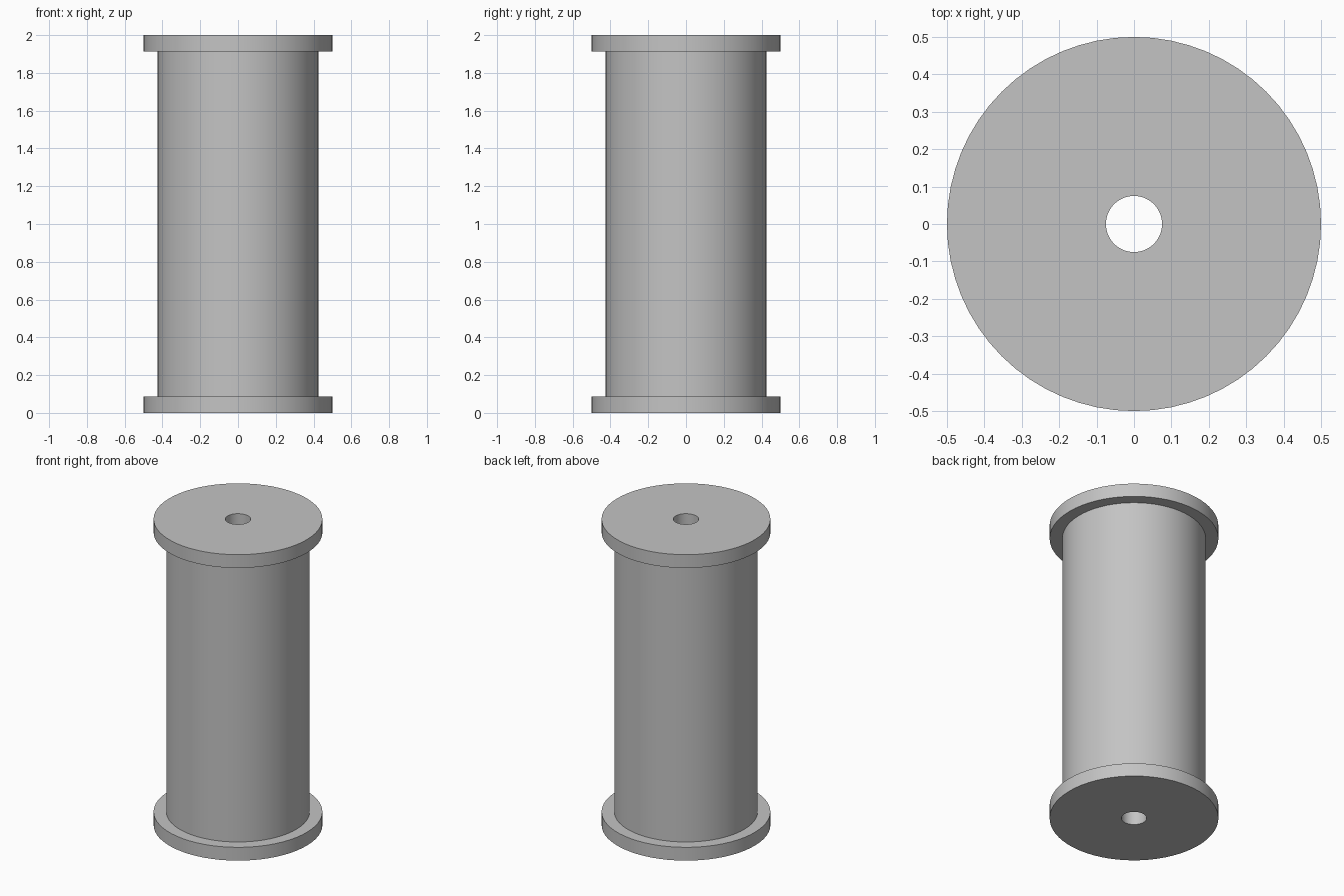
import bpy
import bmesh
import math

SEGMENTS = 64
HEIGHT = 2.0
HOLE_R, CORE_R, FLANGE_R = 0.075, 0.425, 0.5
FLANGE_H = 0.087

cube = bpy.data.objects.get("Cube")
if cube:
    bpy.data.objects.remove(cube, do_unlink=True)


def make_material(name, colour):
    mat = bpy.data.materials.new(name)
    mat.use_nodes = True
    mat.diffuse_color = colour
    mat.node_tree.nodes["Principled BSDF"].inputs["Base Color"].default_value = colour
    return mat


def lathe(name, profile, mat):
    """Turn a closed (radius, height) profile around the z axis."""
    bm = bmesh.new()
    rings = []
    for r, z in profile:
        ring = []
        for i in range(SEGMENTS):
            a = math.tau * i / SEGMENTS
            ring.append(bm.verts.new((r * math.cos(a), r * math.sin(a), z)))
        rings.append(ring)
    for k, low in enumerate(rings):
        high = rings[(k + 1) % len(rings)]
        for i in range(SEGMENTS):
            j = (i + 1) % SEGMENTS
            bm.faces.new((low[i], low[j], high[j], high[i]))
    bmesh.ops.recalc_face_normals(bm, faces=bm.faces)
    mesh = bpy.data.meshes.new(name)
    bm.to_mesh(mesh)
    bm.free()
    mesh.materials.append(mat)
    obj = bpy.data.objects.new(name, mesh)
    bpy.context.collection.objects.link(obj)
    bpy.ops.object.select_all(action="DESELECT")
    obj.select_set(True)
    bpy.context.view_layer.objects.active = obj
    bpy.ops.object.shade_smooth_by_angle(angle=math.radians(30))
    return obj


grey = make_material("plain_grey", (0.55, 0.55, 0.55, 1.0))

# Spool: core with a flange at each end and a bore right through
top = HEIGHT - FLANGE_H
lathe("spool", [
    (HOLE_R, 0), (FLANGE_R, 0), (FLANGE_R, FLANGE_H), (CORE_R, FLANGE_H),
    (CORE_R, top), (FLANGE_R, top), (FLANGE_R, HEIGHT), (HOLE_R, HEIGHT),
], grey)
